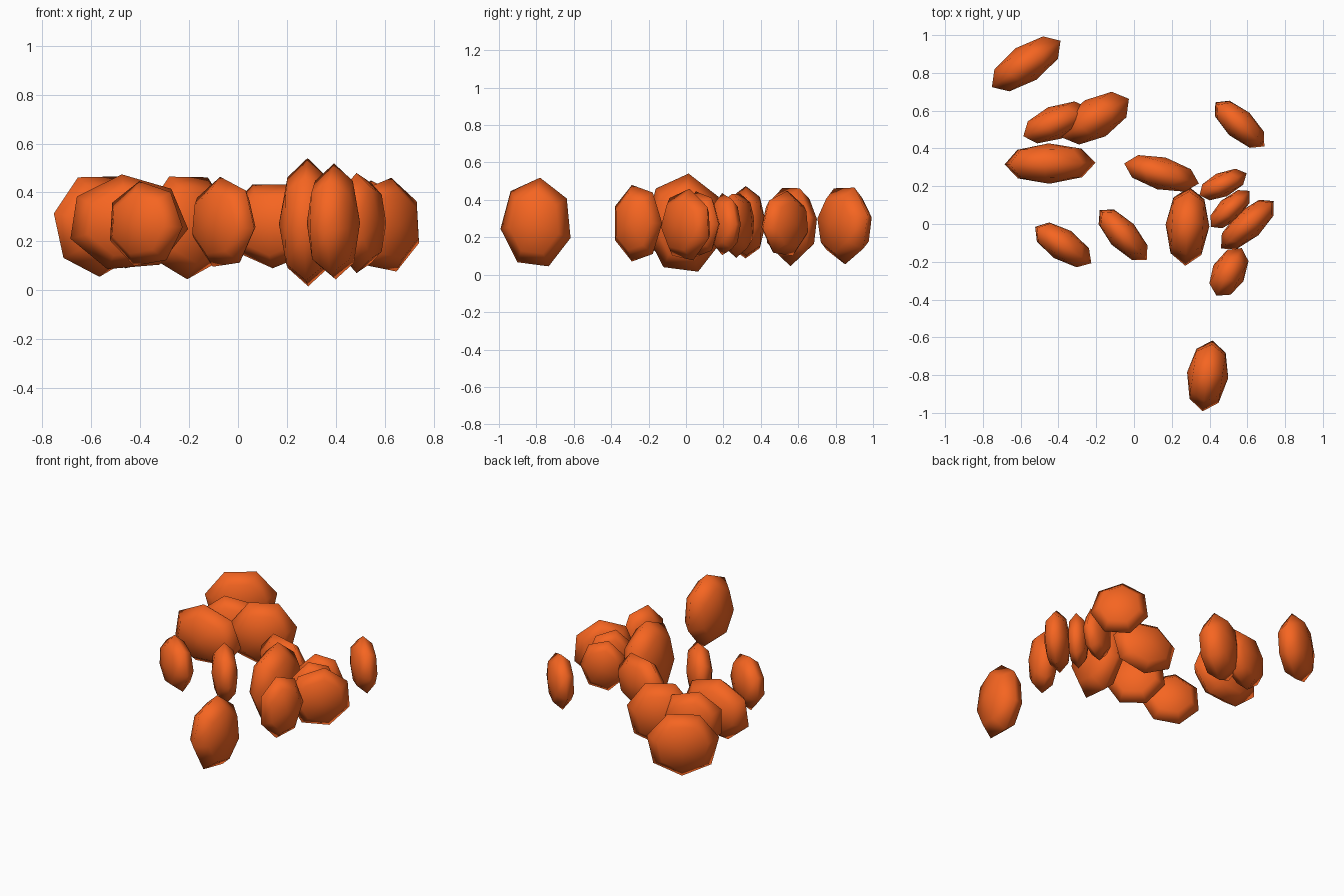
import bpy, bmesh
from math import sin, cos, pi, radians
from mathutils import Matrix

if "Cube" in bpy.data.objects:
    bpy.data.objects.remove(bpy.data.objects["Cube"])

SIDES = 7

orange = bpy.data.materials.new("orange")
orange.diffuse_color = (0.92, 0.13, 0.015, 1)
orange.use_nodes = True
orange.node_tree.nodes["Principled BSDF"].inputs["Base Color"].default_value = orange.diffuse_color


def petal(name, x, y, z, half_len, half_thick, half_height, heading, roll):
    """Flattened seven-sided sphere standing on edge, thin axis horizontal."""
    bm = bmesh.new()
    front = bm.verts.new((0, -half_thick, 0))
    back = bm.verts.new((0, half_thick, 0))
    rings = []
    for lat in (-pi / 4, 0, pi / 4):
        ring = []
        for i in range(SIDES):
            a = radians(roll) + 2 * pi * i / SIDES
            ring.append(bm.verts.new((half_len * cos(lat) * cos(a),
                                      half_thick * sin(lat),
                                      half_height * cos(lat) * sin(a))))
        rings.append(ring)
    for i in range(SIDES):
        j = (i + 1) % SIDES
        bm.faces.new((front, rings[0][i], rings[0][j]))
        bm.faces.new((back, rings[2][j], rings[2][i]))
        for a, b in zip(rings, rings[1:]):
            bm.faces.new((a[i], b[i], b[j], a[j]))
    bmesh.ops.recalc_face_normals(bm, faces=bm.faces)
    for f in bm.faces:
        f.smooth = True
    mesh = bpy.data.meshes.new(name)
    bm.to_mesh(mesh)
    bm.free()
    mesh.materials.append(orange)
    obj = bpy.data.objects.new(name, mesh)
    obj.matrix_world = Matrix.Translation((x, y, z)) @ Matrix.Rotation(radians(heading), 4, 'Z')
    bpy.context.collection.objects.link(obj)


# back left cluster
petal("petal_back_corner", -0.57, 0.848, 0.27, 0.225, 0.10, 0.215, 34, 14)
petal("petal_back_outer", -0.42, 0.535, 0.275, 0.20, 0.09, 0.19, 23, 0)
petal("petal_back_inner", -0.205, 0.56, 0.265, 0.21, 0.11, 0.22, 30, 12)
petal("petal_left", -0.45, 0.32, 0.275, 0.248, 0.107, 0.20, 1, -7)

# middle and right cluster
petal("petal_middle", 0.145, 0.268, 0.27, 0.21, 0.087, 0.18, -15, 12)
petal("petal_back_right", 0.557, 0.53, 0.27, 0.18, 0.08, 0.18, -42, -7)
petal("petal_right_small_back", 0.465, 0.207, 0.27, 0.145, 0.066, 0.17, 25, 0)
petal("petal_right_small_front", 0.505, 0.075, 0.27, 0.147, 0.065, 0.18, 43, 0)
petal("petal_right", 0.605, 0.0, 0.265, 0.195, 0.08, 0.197, 42, 30)
petal("petal_tall", 0.283, -0.008, 0.271, 0.215, 0.116, 0.271, -93, -7)
petal("petal_right_front", 0.50, -0.26, 0.275, 0.15, 0.09, 0.21, 62, 0)

# loose front petals
petal("petal_front", 0.39, -0.80, 0.275, 0.195, 0.11, 0.245, -98, -7)
petal("petal_front_middle", -0.06, -0.055, 0.275, 0.188, 0.08, 0.19, -47, -7)
petal("petal_front_left", -0.38, -0.108, 0.27, 0.184, 0.085, 0.178, -33, -4)
